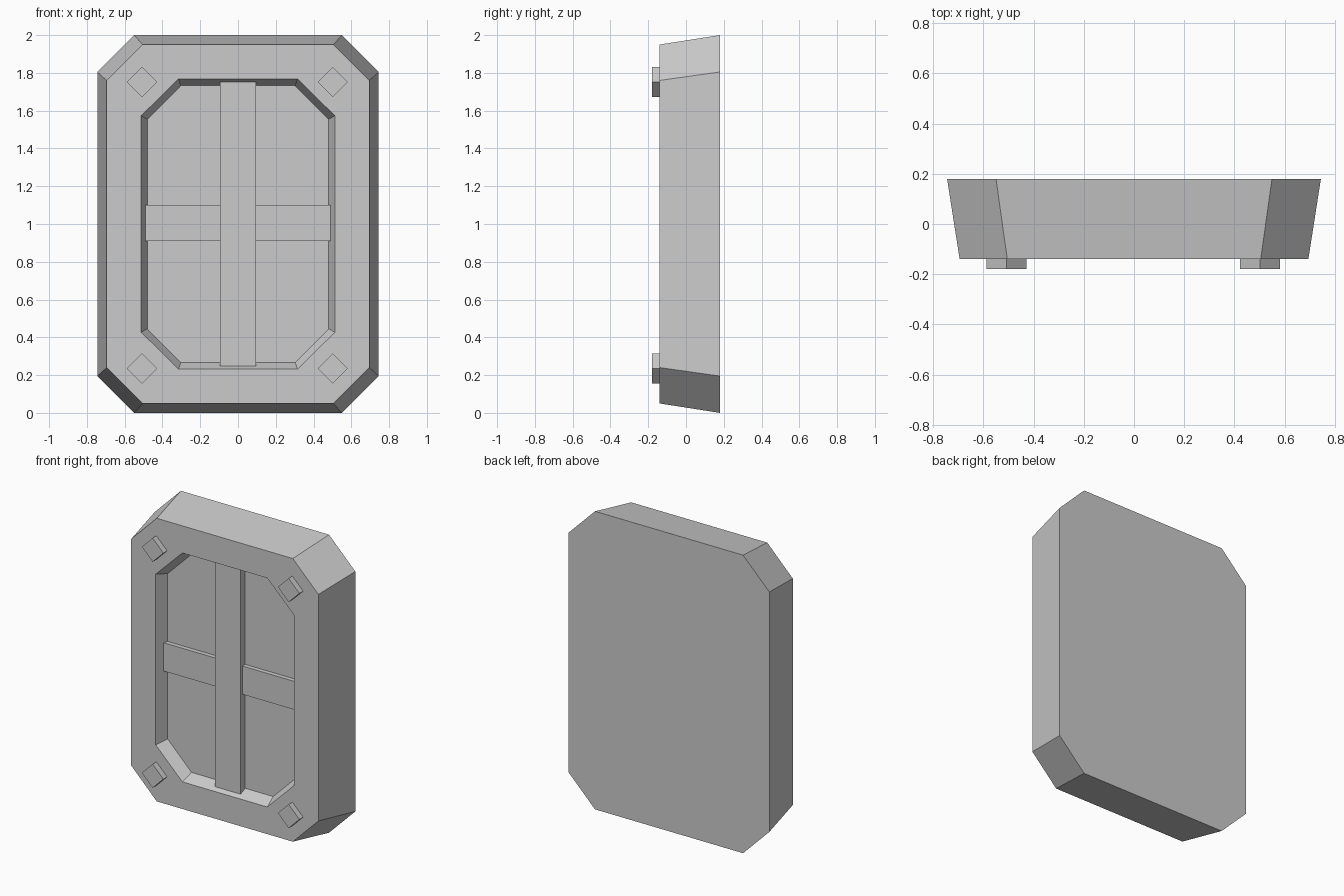
import bpy
import bmesh
import math
from mathutils import Matrix

old = bpy.data.objects.get("Cube")
if old:
    bpy.data.objects.remove(old, do_unlink=True)

grey = bpy.data.materials.new("plain_grey")
grey.use_nodes = True
COLOUR = (0.6, 0.6, 0.6, 1)
grey.diffuse_color = COLOUR
grey.node_tree.nodes["Principled BSDF"].inputs["Base Color"].default_value = COLOUR

MID = 1.0       # height of the panel centre
FRONT = -0.14   # y of the frame's front face
FLOOR = -0.06   # y of the recess floor


def finish(name, bm):
    bmesh.ops.recalc_face_normals(bm, faces=bm.faces)
    mesh = bpy.data.meshes.new(name)
    bm.to_mesh(mesh)
    bm.free()
    mesh.materials.append(grey)
    obj = bpy.data.objects.new(name, mesh)
    bpy.context.collection.objects.link(obj)
    return obj


def octagon(bm, y, half_w, half_h, corner_x, corner_z):
    """Ring of a rectangle with cut corners, facing the front."""
    quarter = [(half_w, corner_z), (corner_x, half_h)]
    pts = quarter + [(-x, z) for x, z in reversed(quarter)]
    pts += [(-x, -z) for x, z in pts]
    return [bm.verts.new((x, y, MID + z)) for x, z in pts]


def box(name, size, centre, turn=0):
    bm = bmesh.new()
    bmesh.ops.create_cube(bm, size=1, matrix=Matrix.Translation(centre)
                          @ Matrix.Rotation(turn, 4, 'Y')
                          @ Matrix.Diagonal((*size, 1)))
    return finish(name, bm)


# Tapered frame with a recessed panel: rings bridged from back to recess floor
bm = bmesh.new()
rings = [
    octagon(bm, 0.18, 0.745, 1.0, 0.55, 0.805),
    octagon(bm, FRONT, 0.695, 0.95, 0.505, 0.76),
    octagon(bm, FRONT, 0.513, 0.768, 0.315, 0.573),
    octagon(bm, FLOOR, 0.48, 0.732, 0.303, 0.555),
]
bm.faces.new(rings[0])
bm.faces.new(rings[-1])
for a, b in zip(rings, rings[1:]):
    for i in range(8):
        j = (i + 1) % 8
        bm.faces.new((a[i], a[j], b[j], b[i]))
finish("panel_frame", bm)

# Crossed bars in the recess, the upright one standing prouder
box("upright_bar", (0.19, 0.08, 1.505), (0, -0.07, MID))
box("cross_bar", (0.98, 0.06, 0.19), (0, -0.06, MID + 0.005))

# Diamond studs at the four corners
for side, x in (("right", -0.508), ("left", 0.502)):
    for level, z in (("lower", 0.235), ("upper", 1.752)):
        box(f"{level}_{side}_stud", (0.113, 0.06, 0.113),
            (x, FRONT - 0.01, z), math.radians(45))
